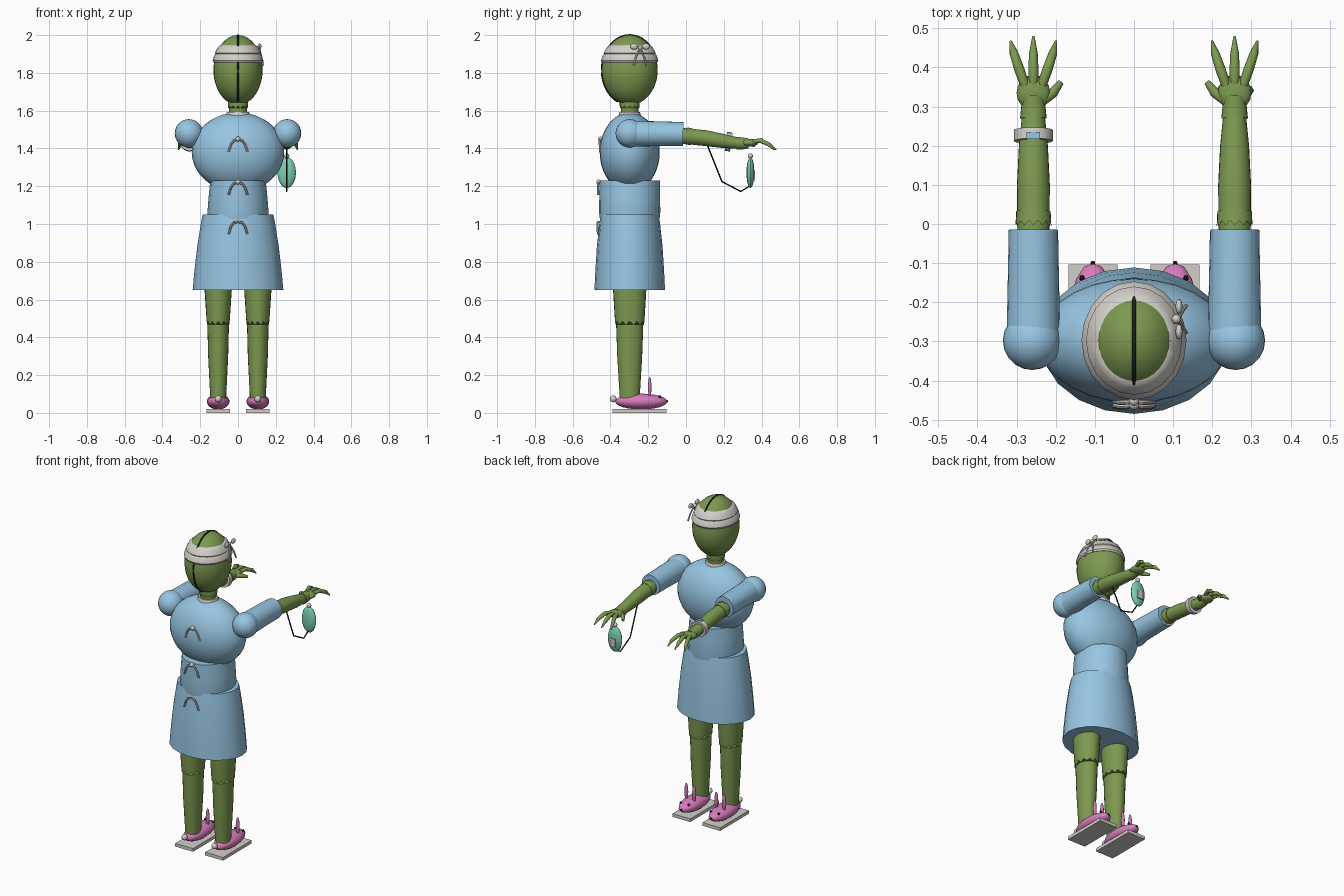
import bpy, bmesh, math
from mathutils import Vector, Matrix

if "Cube" in bpy.data.objects:
    bpy.data.objects.remove(bpy.data.objects["Cube"])

CY = -0.298  # body centre line in y


def material(name, rgb):
    m = bpy.data.materials.new(name)
    m.diffuse_color = (*rgb, 1)
    m.use_nodes = True
    m.node_tree.nodes["Principled BSDF"].inputs["Base Color"].default_value = m.diffuse_color
    return m


GREEN = material("skin_green", (0.20, 0.32, 0.08))
BLUE = material("gown_blue", (0.31, 0.56, 0.76))
GREY = material("cloth_grey", (0.65, 0.62, 0.58))
PINK = material("slipper_pink", (0.68, 0.20, 0.50))
TEAL = material("pendant_teal", (0.20, 0.62, 0.43))
DARK = material("seam_dark", (0.015, 0.03, 0.012))
BLACK = material("eye_black", (0.006, 0.006, 0.006))


def finish(name, bm, mat):
    bmesh.ops.recalc_face_normals(bm, faces=bm.faces)
    me = bpy.data.meshes.new(name)
    bm.to_mesh(me)
    bm.free()
    me.materials.append(mat)
    ob = bpy.data.objects.new(name, me)
    bpy.context.collection.objects.link(ob)
    return ob


def tube(name, mat, pts, radii, sides=24, jag=0.0):
    """Loft along points; a radius is a number or an (x, y) pair; jag tears the last edge."""
    bm = bmesh.new()
    pts = [Vector(p) for p in pts]
    rings = []
    for i, p in enumerate(pts):
        t = (pts[min(i + 1, len(pts) - 1)] - pts[max(i - 1, 0)]).normalized()
        q = t.to_track_quat('Z', 'Y')
        r = radii[i] if isinstance(radii, (list, tuple)) else radii
        rx, ry = r if isinstance(r, tuple) else (r, r)
        ring = []
        for k in range(sides):
            a = 2 * math.pi * k / sides
            dz = jag * (k % 2) if i == len(pts) - 1 else 0
            ring.append(bm.verts.new(p + q @ Vector((rx * math.cos(a), ry * math.sin(a), dz))))
        rings.append(ring)
    for a, b in zip(rings, rings[1:]):
        for k in range(sides):
            n = (k + 1) % sides
            bm.faces.new((a[k], a[n], b[n], b[k]))
    bm.faces.new(rings[0][::-1])
    bm.faces.new(rings[-1])
    return finish(name, bm, mat)


def ball(name, mat, loc, size, u=24, v=16):
    bm = bmesh.new()
    s = size if isinstance(size, tuple) else (size,) * 3
    bmesh.ops.create_uvsphere(bm, u_segments=u, v_segments=v, radius=1,
                              matrix=Matrix.Translation(loc) @ Matrix.Diagonal((*s, 1)))
    return finish(name, bm, mat)


def box(name, mat, loc, size):
    bm = bmesh.new()
    bmesh.ops.create_cube(bm, size=1, matrix=Matrix.Translation(loc) @ Matrix.Diagonal((*size, 1)))
    return finish(name, bm, mat)


def column(name, mat, x, rows, **kw):
    """Upright loft from (z, rx, ry) rows."""
    return tube(name, mat, [(x, CY, r[0]) for r in rows], [(r[1], r[2]) for r in rows], **kw)


# Head, neck and seam over the scalp
HZ, HR = 1.815, (0.13, 0.148, 0.185)
ball("head", GREEN, (0, CY, HZ), HR, 32, 24)
column("neck", GREEN, 0, [(1.56, .047, .047), (1.66, .047, .047)])
column("neck_torn_edge", GREEN, 0, [(1.67, .053, .053), (1.627, .053, .053)], jag=.014)
seam = [math.radians(d) for d in range(-65, 143, 6)]
tube("scalp_seam", DARK, [(0, CY - HR[1] * math.cos(a), HZ + HR[2] * math.sin(a)) for a in seam],
     .005, sides=8)

# Headband wrapped in two layers, with a bow on the side
for name, zs in (("headband_lower", (1.855, 1.865, 1.89, 1.905)),
                 ("headband_upper", (1.898, 1.905, 1.935, 1.948))):
    rows = []
    for i, z in enumerate(zs):
        f = math.sqrt(1 - ((z - HZ) / HR[2]) ** 2)
        e = .009 if i in (1, 2) else .002
        rows.append((z, HR[0] * f + e, HR[1] * f + e))
    column(name, GREY, 0, rows, sides=20)
ball("headband_knot", GREY, (.108, -.243, 1.932), .012, 12, 8)
for s in (-1, 1):
    ball("headband_loop", GREY, (.115, -.243 + s * .032, 1.94), (.009, .02, .016), 12, 8)
    tube("headband_tail", GREY, [(.112, -.243, 1.93), (.124, -.243 + s * .022, 1.885),
                                 (.133, -.243 + s * .034, 1.84)], .005, sides=8)

# Gown: bodice, waist, skirt and collar
ball("gown_bodice", BLUE, (0, CY, 1.38), (.245, .159, .21), 28, 20)
column("gown_waist", BLUE, 0, [(1.02, .155, .157), (1.06, .162, .162), (1.15, .155, .161),
                               (1.23, .147, .16)], sides=20)
column("gown_skirt", BLUE, 0, [(.65, .24, .187), (.75, .231, .182), (.88, .216, .174),
                               (1.0, .197, .161), (1.05, .187, .154)], sides=20)
column("gown_collar", GREY, 0, [(1.57, .066, .06), (1.594, .058, .054)], sides=20)

# Bow ties down the back of the gown
for z, y, knot in ((1.45, -.452, True), (1.222, -.462, True), (1.015, -.464, False)):
    if knot:
        ball("tie_knot", GREY, (0, y, z), .013, 12, 8)
    for s in (-1, 1):
        tube("tie_strand", GREY, [(0, y, z - .004), (s * .022, y - .004, z - .008),
                                  (s * .038, y - .004, z - .03), (s * .05, y - .002, z - .068)],
             .006, sides=8)

for s in (-1, 1):
    # Legs with a torn edge at the knee
    lx = s * .105
    column("lower_leg", GREEN, lx, [(.06, .042, .052), (.1, .043, .054), (.3, .053, .066),
                                    (.5, .058, .073)])
    column("upper_leg", GREEN, lx, [(.70, .073, .09), (.65, .072, .088), (.485, .061, .078)],
           jag=.018)
    # Rabbit slippers
    box("slipper_sole", GREY, (lx, -.246, .01), (.125, .286, .02))
    ball("slipper", PINK, (lx, -.237, .06), (.06, .138, .042), 16, 12)
    ball("slipper_tail", GREY, (lx, -.385, .074), .018, 12, 8)
    for e in (-1, 1):
        ball("slipper_ear", PINK, (lx + e * .027, -.192, .135), (.012, .009, .055), 12, 10)
        ball("slipper_eye", BLACK, (lx + e * .028, -.138, .086), .007, 10, 6)
    ball("slipper_nose", BLACK, (lx, -.1, .062), .006, 10, 6)

    # Shoulder, sleeve and forearm reaching forwards
    ax = s * .257
    ball("shoulder", BLUE, (s * .26, CY, 1.48), .075, 20, 14)
    tube("sleeve", BLUE, [(ax, -.27, 1.478), (ax, -.12, 1.478), (ax, -.015, 1.476)],
         [.068, .065, .063])
    tube("forearm", GREEN, [(ax, -.03, 1.468), (ax, .1, 1.455), (ax, .2, 1.439), (ax, .29, 1.426)],
         [.041, .042, .037, .028])
    tube("elbow_torn_edge", GREEN, [(ax, .032, 1.462), (ax, -.008, 1.467)], [.044, .046], jag=-.012)
    tube("wrist", GREEN, [(ax, .27, 1.428), (ax, .30, 1.426), (ax, .33, 1.428)], [.034, .031, .028])
    # Hand with three fingers and a thumb on the inner side
    ball("palm", GREEN, (ax, .335, 1.43), (.043, .046, .021), 16, 12)
    for d in (-1, 0, 1):
        tube("finger", GREEN, [(ax + d * .022, .355, 1.437), (ax + d * .036, .395, 1.442),
                               (ax + d * .05, .437, 1.422),
                               (ax + d * .058, .467 + .012 * (d == 0), 1.393)],
             [.012, .013, .011, .003], sides=10)
    tube("thumb", GREEN, [(ax - s * .025, .315, 1.428), (ax - s * .05, .335, 1.425),
                          (ax - s * .07, .362, 1.415)], [.012, .013, .008], sides=10)

# Hospital wristband with a label
tube("wristband", GREY, [(-.257, .212, 1.437), (-.257, .24, 1.433)], .05, sides=20)
box("wristband_label", BLUE, (-.257, .226, 1.484), (.034, .018, .006))

# Hanging pendant on a cord
tube("pendant_cord", DARK, [(.257, .11, 1.425), (.257, .15, 1.325), (.257, .19, 1.225),
                            (.257, .29, 1.172), (.257, .335, 1.2)], .004, sides=8)
ball("pendant", TEAL, (.258, .341, 1.272), (.049, .021, .082), 12, 10)
ball("pendant_bead", GREY, (.258, .341, 1.36), .014, 12, 8)
box("pendant_patch", GREY, (.258, .361, 1.255), (.036, .008, .05))

# Smooth shading with sharp rims
bpy.ops.object.select_all(action='SELECT')
bpy.context.view_layer.objects.active = bpy.context.collection.objects[0]
bpy.ops.object.shade_smooth_by_angle(angle=math.radians(40))
